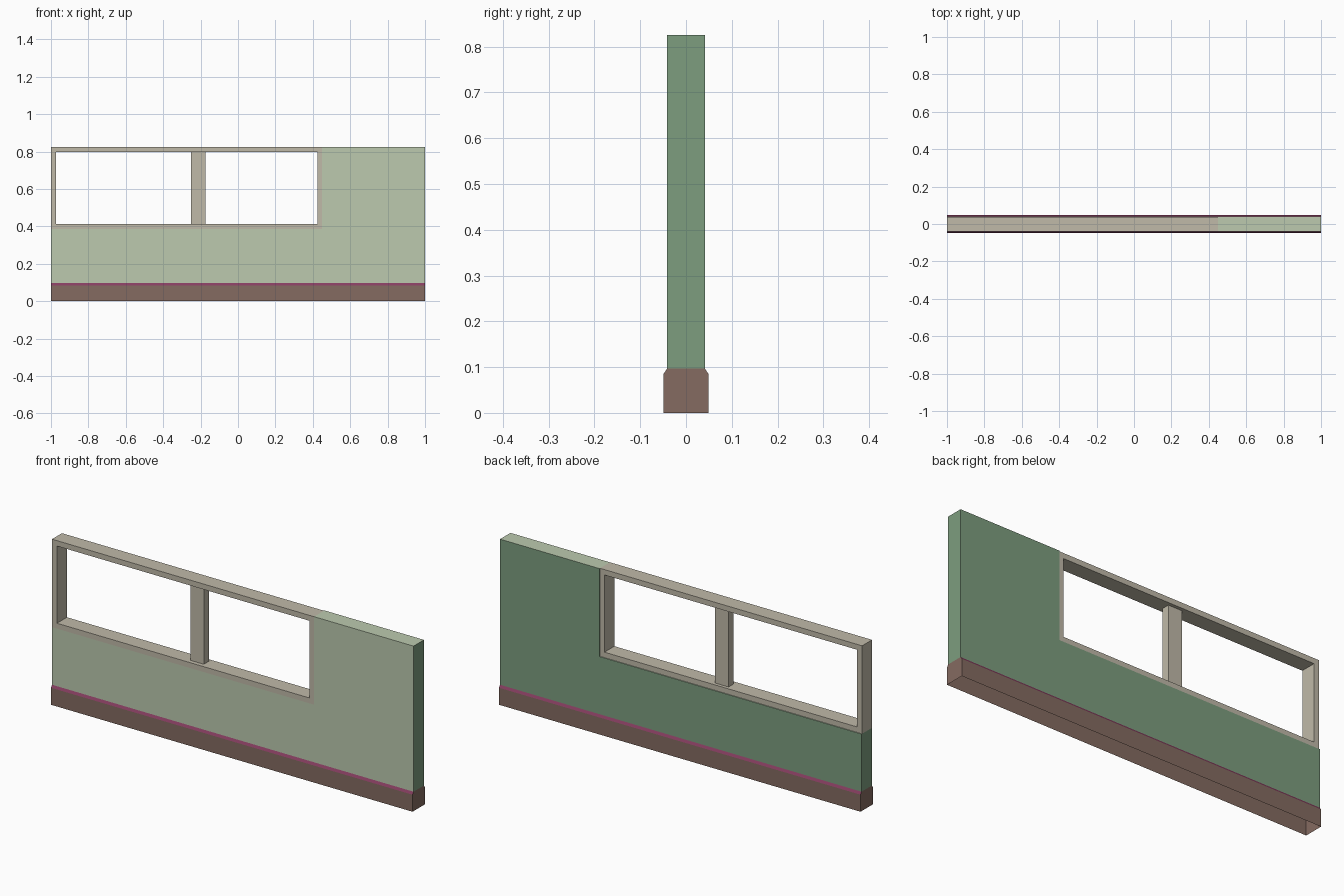
import bpy, bmesh

if "Cube" in bpy.data.objects:
    bpy.data.objects.remove(bpy.data.objects["Cube"])


def material(name, rgb):
    lin = [((c / 255 + 0.055) / 1.055) ** 2.4 for c in rgb]
    m = bpy.data.materials.new(name)
    m.diffuse_color = (*lin, 1)
    m.use_nodes = True
    m.node_tree.nodes["Principled BSDF"].inputs["Base Color"].default_value = m.diffuse_color
    return m


SAGE = material("light sage", (188, 202, 175))
GREEN = material("wall green", (125, 157, 127))
BEIGE = material("frame beige", (192, 186, 169))
BROWN = material("skirting brown", (133, 107, 97))
PLUM = material("plum trim", (134, 62, 96))


def prism(name, outline, axis, lo, hi, mats, rule=None, drop=None):
    """Extrude a 2D outline along y (outline in x,z) or x (outline in y,z)."""
    def put(p, d):
        return (p[0], d, p[1]) if axis == 'y' else (d, p[0], p[1])
    bm = bmesh.new()
    a = [bm.verts.new(put(p, lo)) for p in outline]
    b = [bm.verts.new(put(p, hi)) for p in outline]
    bm.faces.new(a)
    bm.faces.new(b[::-1])
    n = len(outline)
    for i in range(n):
        j = (i + 1) % n
        bm.faces.new((a[i], b[i], b[j], a[j]))
    bmesh.ops.recalc_face_normals(bm, faces=bm.faces)
    bm.normal_update()
    for f in bm.faces:
        f.material_index = rule(f.normal) if rule else 0
    if drop:
        bmesh.ops.delete(bm, geom=[f for f in bm.faces if drop(f)], context='FACES')
    me = bpy.data.meshes.new(name)
    bm.to_mesh(me)
    bm.free()
    for m in mats:
        me.materials.append(m)
    ob = bpy.data.objects.new(name, me)
    bpy.context.collection.objects.link(ob)
    return ob


def open_bottom(f):
    return f.normal.z < -0.9


T = 0.041          # half thickness of the wall
TOP = 0.825        # wall height
SILL = 0.385       # bottom of the window frame
EDGE = 0.45        # right side of the window frame

# L-shaped wall: light on the front and top, darker green elsewhere
prism("wall", [(-1, 0.097), (1, 0.097), (1, TOP), (EDGE, TOP), (EDGE, SILL), (-1, SILL)],
      'y', -T, T, [SAGE, GREEN],
      lambda n: 0 if n.y < -0.9 or n.z > 0.9 else 1, open_bottom)

# Skirting with a sloped plum top edge, open underneath
prism("skirting", [(-0.049, 0), (0.049, 0), (0.049, 0.085), (T, 0.097), (-T, 0.097), (-0.049, 0.085)],
      'x', -1, 1, [BROWN, PLUM],
      lambda n: 1 if n.z > 0.1 else 0,
      lambda f: abs(f.normal.z) > 0.9)

# Window frame: one mitred ring, slightly recessed at the back
outer = [(-1, SILL), (EDGE, SILL), (EDGE, TOP), (-1, TOP)]
inner = [(-0.972, 0.412), (0.425, 0.412), (0.425, 0.798), (-0.972, 0.798)]
bm = bmesh.new()
rings = [[bm.verts.new((x, y, z)) for x, z in pts]
         for pts, y in ((outer, -T - 0.0004), (inner, -T - 0.0004), (inner, 0.037), (outer, 0.037))]
for r in range(4):
    p, q = rings[r], rings[(r + 1) % 4]
    for i in range(4):
        j = (i + 1) % 4
        bm.faces.new((p[i], p[j], q[j], q[i]))
bmesh.ops.recalc_face_normals(bm, faces=bm.faces)
me = bpy.data.meshes.new("window_frame")
bm.to_mesh(me)
bm.free()
me.materials.append(BEIGE)
bpy.context.collection.objects.link(bpy.data.objects.new("window_frame", me))

# Thinner post dividing the two openings
prism("window_post", [(-0.25, 0.412), (-0.175, 0.412), (-0.175, 0.798), (-0.25, 0.798)],
      'y', -0.02, 0.02, [BEIGE])
